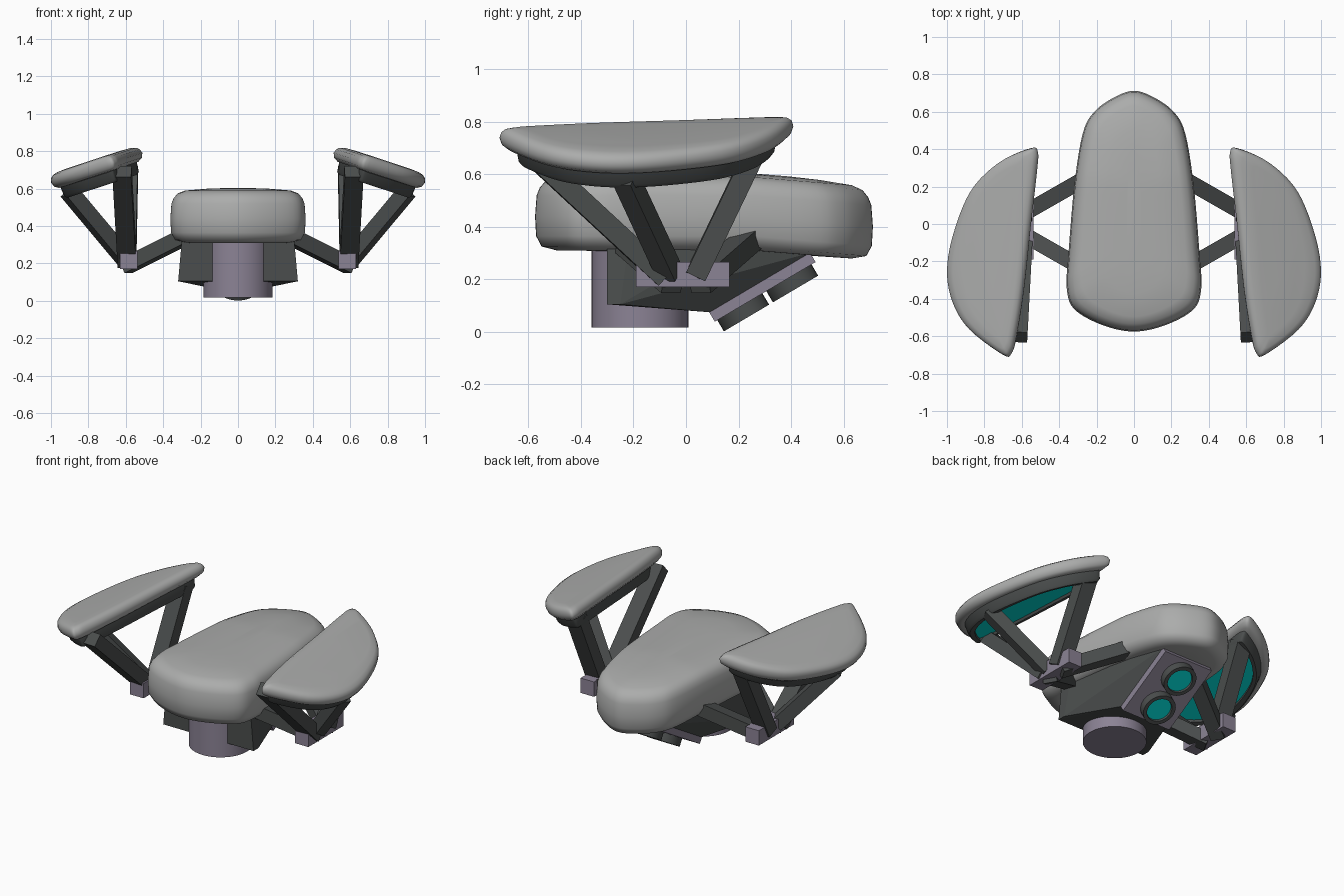
import bpy, bmesh, math
from mathutils import Vector, Matrix

if "Cube" in bpy.data.objects:
    bpy.data.objects.remove(bpy.data.objects["Cube"])


def material(name, rgb):
    m = bpy.data.materials.new(name)
    m.diffuse_color = (*rgb, 1)
    m.use_nodes = True
    m.node_tree.nodes["Principled BSDF"].inputs["Base Color"].default_value = m.diffuse_color
    return m


GREY = material("shell grey", (0.41, 0.415, 0.41))
DARK = material("dark metal", (0.07, 0.076, 0.075))
PURPLE = material("purple grey", (0.26, 0.227, 0.30))
TEAL = material("glowing teal", (0.0, 0.65, 0.62))


def finish(name, bm, mats, angle=None):
    bmesh.ops.recalc_face_normals(bm, faces=bm.faces)
    me = bpy.data.meshes.new(name)
    bm.to_mesh(me)
    bm.free()
    for m in mats:
        me.materials.append(m)
    ob = bpy.data.objects.new(name, me)
    bpy.context.collection.objects.link(ob)
    if angle:
        bpy.ops.object.select_all(action='DESELECT')
        ob.select_set(True)
        bpy.context.view_layer.objects.active = ob
        bpy.ops.object.shade_smooth_by_angle(angle=math.radians(angle))
    return ob


def loft(name, rings, mats, angle=40):
    """Skin stacked rings and cap both ends; the last cap takes the last material."""
    bm = bmesh.new()
    vs = [[bm.verts.new(p) for p in r] for r in rings]
    n = len(rings[0])
    for a, b in zip(vs, vs[1:]):
        for i in range(n):
            j = (i + 1) % n
            bm.faces.new((a[i], a[j], b[j], b[i]))
    bm.faces.new(vs[0][::-1])
    bm.faces.new(vs[-1]).material_index = len(mats) - 1
    return finish(name, bm, mats, angle)


def smooth_loop(pts, steps=5):
    """Closed Catmull-Rom curve through the points."""
    out, n = [], len(pts)
    P = [Vector(p) for p in pts]
    for i in range(n):
        a, b, c, d = (P[(i + k) % n] for k in (-1, 0, 1, 2))
        for s in range(steps):
            t = s / steps
            out.append(0.5 * (2 * b + (c - a) * t + (2 * a - 5 * b + 4 * c - d) * t * t
                              + (3 * b - a - 3 * c + d) * t ** 3))
    return out


def beam(name, p, q, w, h, mat):
    p, q = Vector(p), Vector(q)
    d = q - p
    bm = bmesh.new()
    bmesh.ops.create_cube(bm, size=1)
    bm.transform(Matrix.Translation((p + q) / 2) @ d.to_track_quat('Z', 'Y').to_matrix().to_4x4()
                 @ Matrix.Diagonal((w, h, d.length, 1)))
    return finish(name, bm, [mat])


def circle(c, u, v, r, n=32):
    return [c + u * (r * math.cos(2 * math.pi * i / n)) + v * (r * math.sin(2 * math.pi * i / n))
            for i in range(n)]


X, Y, Z = Vector((1, 0, 0)), Vector((0, 1, 0)), Vector((0, 0, 1))

# Central pad: rounded slab whose back end droops a little
half = [(0.11, 0.675), (0.215, 0.597), (0.275, 0.48), (0.32, 0.20), (0.352, -0.18),
        (0.36, -0.34), (0.32, -0.455), (0.17, -0.54)]
pad = smooth_loop([(0, 0.712)] + half + [(0, -0.575)] + [(-x, y) for x, y in half[::-1]])
pad_rings = []
for d, z in [(.32, .308), (.2, .309), (.08, .311), (.025, .325), (.004, .365), (0, .44), (.006, .52),
             (.018, .55), (.04, .575), (.08, .59), (.2, .6), (.32, .604)]:
    ring = []
    for p in pad:
        y = 0.07 + (p.y - 0.07) * (1 - d / 0.64)
        ring.append((p.x * (1 - d / 0.36), y, z - 0.037 * max(0, (y - 0.25) / 0.45)))
    pad_rings.append(ring)
loft("central_pad", pad_rings, [GREY], 80)

# Hull under the pad, tapering back to the thruster plate
bm = bmesh.new()
for s in (1, -1):
    for p in [(.32, -.30, .105), (.30, -.30, .33), (.32, -.25, .105), (.30, -.22, .33),
              (.22, .0, .1), (.25, .15, .34),
              (.175, .09, .075), (.175, .47, .30), (.175, .45, .33)]:
        bm.verts.new((s * p[0], p[1], p[2]))
bmesh.ops.convex_hull(bm, input=bm.verts)
bmesh.ops.dissolve_limit(bm, angle_limit=0.02, verts=bm.verts, edges=bm.edges)
finish("hull", bm, [DARK])

# Round drum at the front of the hull
loft("drum", [circle(Vector((0, -.175, z)), X, Y, .185, 40) for z in (.017, .33)], [PURPLE])

# Tilted thruster plate with two thrusters
U = Vector((0, .861, .509))
N = Vector((0, .509, -.861))
start = Vector((0, .112, .041))
mid = start + U * .22 - N * .022
beam("thruster_plate", mid - U * .223, mid + U * .223, .35, .045, PURPLE)
for i, t in enumerate((.108, .325)):
    c = start + U * t
    loft(f"thruster_{i + 1}", [circle(c + N * o, X, U, r) for o, r in
                               [(-.01, .1), (.05, .1), (.05, .077), (.037, .075)]], [DARK, TEAL])

# Wings with their glowing undersides and supports, mirrored
wing = smooth_loop([(.515, .385), (.555, .405), (.72, .33), (.87, .18), (.965, -.05), (1.0, -.25),
                    (.97, -.42), (.88, -.565), (.70, -.70), (.655, -.69), (.63, -.60),
                    (.59, -.35), (.552, 0), (.521, .27)])
WN = Vector((.313, 0, .95))


def wing_ring(side, sx, sy, off):
    ring = []
    for p in wing:
        x, y = .77 + (p.x - .77) * sx, -.15 + (p.y + .15) * sy
        q = Vector((x, y, .79 - .33 * (x - .53))) + WN * off
        ring.append((side * q.x, q.y, q.z))
    return ring


for s, tag in ((1, "right"), (-1, "left")):
    loft(f"{tag}_wing", [wing_ring(s, 1 - d / .23, 1 - d / .55, o) for d, o in
                         [(.07, -.046), (.03, -.043), (.008, -.028), (0, -.004), (.006, .018),
                          (.02, .032), (.045, .04), (.1, .043)]], [GREY], 80)
    loft(f"{tag}_wing_underside", [wing_ring(s, a, b, o) for a, b, o in
                                   [(.84, .89, -.03), (.82, .87, -.092), (.78, .845, -.107),
                                    (.65, .78, -.107), (.63, .77, -.092)]], [DARK, TEAL])
    # Hinge block
    beam(f"{tag}_hinge_block", (s * .584, -.19, .219), (s * .584, .165, .219), .095, .095, PURPLE)
    # Struts from the block up to the wing
    for name, p, q, w in [("front", (.592, -.08, .205), (.62, -.605, .692), .1),
                          ("outer", (.60, -.06, .22), (.905, -.23, .585), .075),
                          ("back", (.595, .035, .21), (.585, .275, .71), .1)]:
        beam(f"{tag}_{name}_strut", (s * p[0], p[1], p[2]), (s * q[0], q[1], q[2]), w, .08, DARK)
    # Arms from the block to the hull
    for k, name in ((1, "back"), (-1, "front")):
        beam(f"{tag}_{name}_arm", (s * .60, k * .05, .185), (s * .25, k * .25, .36), .085, .08, DARK)
